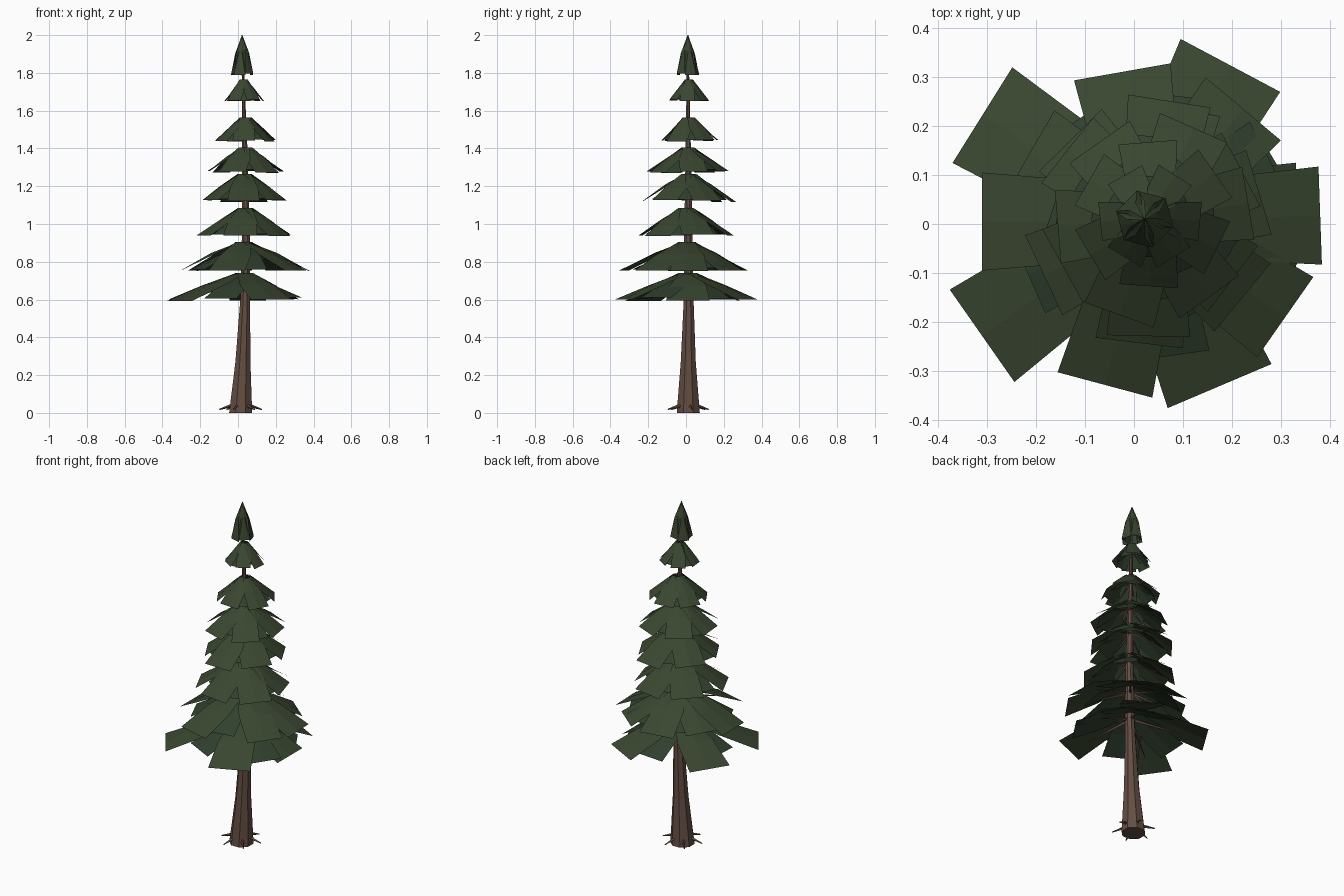
import bpy, bmesh, math, random
from mathutils import Vector

if "Cube" in bpy.data.objects:
    bpy.data.objects.remove(bpy.data.objects["Cube"])

random.seed(4)


def material(name, rgb):
    m = bpy.data.materials.new(name)
    m.diffuse_color = (*rgb, 1)
    m.use_nodes = True
    m.node_tree.nodes["Principled BSDF"].inputs["Base Color"].default_value = m.diffuse_color
    return m


BARK = material("brown bark", (0.125, 0.075, 0.055))
NEEDLES = material("pine green", (0.042, 0.062, 0.03))
UNDER = material("deep green", (0.03, 0.052, 0.028))


def finish(bm, name, mats):
    me = bpy.data.meshes.new(name)
    bm.to_mesh(me)
    bm.free()
    for m in mats:
        me.materials.append(m)
    ob = bpy.data.objects.new(name, me)
    bpy.context.collection.objects.link(ob)
    return ob


def tube(bm, path, sides):
    """Flat sided tube through (point, radius) pairs, level rings if steep."""
    axis = (path[-1][0] - path[0][0]).normalized()
    if axis.z > 0.9:
        axis = Vector((0, 0, 1))
    u = axis.orthogonal().normalized()
    v = axis.cross(u)
    rings = []
    for p, r in path:
        angs = [2 * math.pi * (i + 0.5) / sides for i in range(sides)]
        rings.append([bm.verts.new(p + r * (u * math.cos(a) + v * math.sin(a))) for a in angs])
    for a, b in zip(rings, rings[1:]):
        for i in range(sides):
            j = (i + 1) % sides
            bm.faces.new((a[i], a[j], b[j], b[i]))
    bm.faces.new(rings[0][::-1])
    bm.faces.new(rings[-1])


def card(bm, centre, ang, reach, width, top, bottom, inner, mat):
    """Drooping needle card: three rows widening outward, lightly creased."""
    d = Vector((math.cos(ang), math.sin(ang), 0))
    s = Vector((-d.y, d.x, 0))
    h = top - bottom
    r0 = min(0.02, reach * 0.15) if inner > 0.01 else 0.0
    rows = [(r0, top, inner, 0), (reach * 0.5, top - 0.42 * h, width * 0.43, 0.05 * h),
            (reach, bottom, width * 0.5, 0)]
    grid = []
    for r, z, hw, lift in rows:
        grid.append([bm.verts.new(centre + d * r + s * hw * k
                                  + Vector((0, 0, z + lift * (1 - 2 * abs(k))))) for k in (-1, 0, 1)])
    for a, b in zip(grid, grid[1:]):
        for k in range(2):
            f = bm.faces.new((a[k], b[k], b[k + 1], a[k + 1]))
            f.material_index = mat


# Trunk: flared at the foot, leaning slightly
bm = bmesh.new()
tube(bm, [(Vector(p), r) for p, r in (
    ((0.014, 0.012, 0), 0.066), ((0.026, 0.012, 0.27), 0.043), ((0.038, 0.014, 0.6), 0.028),
    ((0.042, 0.012, 0.95), 0.023), ((0.036, 0.012, 1.4), 0.015), ((0.025, 0.01, 1.85), 0.006))], 8)
finish(bm, "trunk", [BARK])

# Roots: thin spikes round the foot
bm = bmesh.new()
for i in range(6):
    a = math.radians(10 + 60 * i)
    d = Vector((math.cos(a), math.sin(a), 0))
    c = Vector((0.014, 0.012, 0))
    tube(bm, [(c + d * 0.03 + Vector((0, 0, 0.045)), 0.011),
              (c + d * 0.115 + Vector((0, 0, 0.018)), 0.003)], 4)
finish(bm, "roots", [BARK])

# Tiers: bottom z, top z, centre x, centre y, card width, [(angle, reach)...]


def even(n, start, rx, ry):
    out = []
    for i in range(n):
        a = start + 360 * i / n + random.uniform(-6, 6)
        c, s = math.cos(math.radians(a)), math.sin(math.radians(a))
        out.append((a, random.uniform(0.88, 1.0) / math.hypot(c / rx, s / ry)))
    return out


TIERS = [
    (0.59, 0.74, 0.03, 0.01, 0.23,
     [(0, 0.30), (62, 0.355), (148, 0.40), (215, 0.415), (293, 0.37)]),
    (0.75, 0.905, 0.03, 0.005, 0.2,
     [(2, 0.35), (50, 0.30), (100, 0.31), (150, 0.28), (180, 0.34), (255, 0.345), (325, 0.34)]),
    (0.935, 1.085, 0.04, 0.0, 0.18, even(6, 20, 0.25, 0.27)),
    (1.115, 1.265, 0.035, 0.015, 0.17, even(6, 85, 0.2, 0.27)),
    (1.27, 1.405, 0.04, 0.01, 0.15, even(6, 5, 0.22, 0.21)),
    (1.435, 1.565, 0.04, 0.015, 0.12, even(6, 30, 0.165, 0.155)),
    (1.65, 1.765, 0.03, 0.015, 0.08, even(6, 0, 0.11, 0.105)),
]
needles, branches = bmesh.new(), bmesh.new()
for low, top, cx, cy, width, cards in TIERS:
    c = Vector((cx, cy, 0))
    h = top - low
    mean = sum(r for _, r in cards) / len(cards)
    for deg, reach in cards:
        a = math.radians(deg)
        # upper card and a shorter one tucked below, turned aside
        card(needles, c, a, reach, width, top, low + random.uniform(0, 0.08) * h, width * 0.2, 0)
        card(needles, c, a + math.radians(random.uniform(22, 34)), mean * random.uniform(0.72, 0.86),
             width * 0.85, top - 0.12 * h, low + random.uniform(0.0, 0.15) * h, width * 0.18, 1)
        # branch stick under the card
        d = Vector((math.cos(a), math.sin(a), 0))
        tube(branches, [(c + Vector((0, 0, top - 0.3 * h)), 0.022 * mean + 0.002),
                        (c + d * reach * 0.7 + Vector((0, 0, low + 0.22 * h)), 0.002)], 4)
finish(needles, "needle_tiers", [NEEDLES, UNDER])
finish(branches, "branches", [BARK])

# Crown: narrow cards meeting at the tip
bm = bmesh.new()
tip = Vector((0.02, 0.01, 0))
for i in range(6):
    a = math.radians(60 * i + 15)
    card(bm, tip + Vector((0.002, 0, 0)), a, 0.052, 0.062, 2.0, 1.79 + 0.008 * (i % 2), 0.002, 0)
    card(bm, tip, a + 0.5, 0.04, 0.05, 1.93, 1.8, 0.004, 1)
finish(bm, "crown", [NEEDLES, UNDER])
